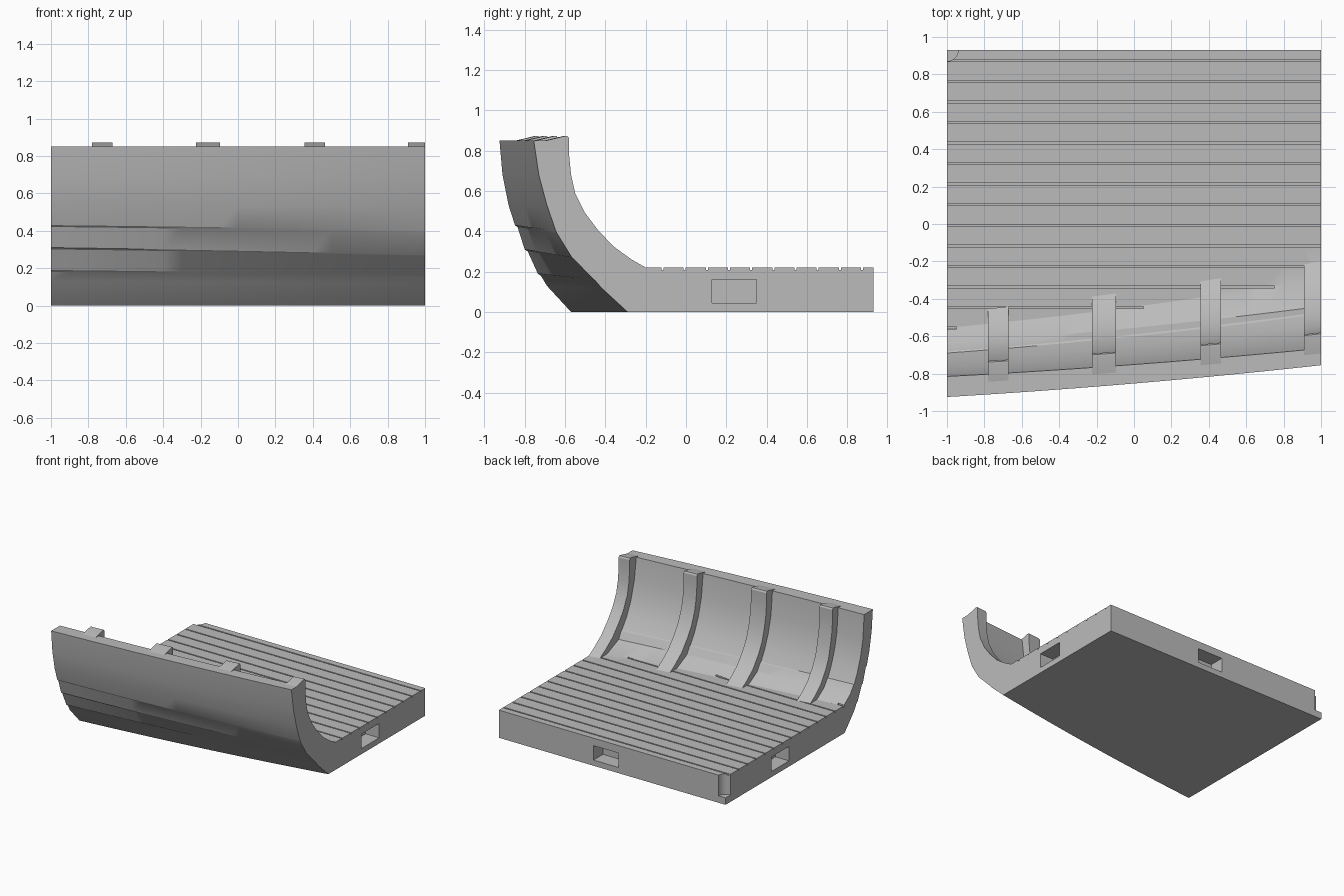
import bpy, bmesh, math

cube = bpy.data.objects.get("Cube")
if cube:
    bpy.data.objects.remove(cube, do_unlink=True)

GREY = 0.5
stone = bpy.data.materials.new("plain grey")
stone.use_nodes = True
stone.diffuse_color = (GREY, GREY, GREY, 1)
stone.node_tree.nodes["Principled BSDF"].inputs["Base Color"].default_value = (GREY, GREY, GREY, 1)

DECK, BACK, RIM = 0.22, 0.93, 0.85


def make_object(name, bm):
    bmesh.ops.recalc_face_normals(bm, faces=bm.faces)
    mesh = bpy.data.meshes.new(name)
    bm.to_mesh(mesh)
    bm.free()
    mesh.materials.append(stone)
    obj = bpy.data.objects.new(name, mesh)
    bpy.context.collection.objects.link(obj)
    return obj


def select_only(obj):
    bpy.ops.object.select_all(action='DESELECT')
    obj.select_set(True)
    bpy.context.view_layer.objects.active = obj


def section(start, end, x):
    """Blend the two end profiles along the bowed plan of the hull."""
    u = (1 - x) / 2
    f = 1.3 * u - 0.3 * u * u
    return [(x, b[0] + (a[0] - b[0]) * f, b[1] + (a[1] - b[1]) * f)
            for a, b in zip(start, end)]


def loft(name, start, end, x0, x1, steps):
    bm = bmesh.new()
    rings = []
    for i in range(steps + 1):
        x = x0 + (x1 - x0) * i / steps
        rings.append([bm.verts.new(p) for p in section(start, end, x)])
    n = len(start)
    for r, s in zip(rings, rings[1:]):
        for k in range(n):
            j = (k + 1) % n
            bm.faces.new((r[k], r[j], s[j], s[k]))
    bm.faces.new(rings[0])
    bm.faces.new(rings[-1])
    return make_object(name, bm)


def add_box(bm, lo, hi):
    box = bmesh.ops.create_cube(bm, size=1)["verts"]
    for v in box:
        v.co = [(l + h) / 2 + c * (h - l) for l, h, c in zip(lo, hi, v.co)]


# Hull profiles at the two ends: lapped outer planks, then the inner wall
outer_wide = [(-.57, 0), (-.69, .13), (-.72, .18), (-.735, .19), (-.785, .3), (-.8, .31),
              (-.835, .42), (-.848, .43), (-.88, .53), (-.91, .68), (-.925, RIM)]
outer_narrow = [(-.29, 0), (-.42, .12), (-.45, .155), (-.456, .16), (-.56, .265), (-.566, .27),
                (-.64, .39), (-.645, .4), (-.69, .53), (-.73, .68), (-.755, RIM)]
inner_wide = [(-.815, RIM), (-.8, .66), (-.77, .53), (-.73, .42), (-.69, .34),
              (-.68, .335), (-.64, .28), (-.555, DECK)]
inner_narrow = [(-.665, RIM), (-.64, .68), (-.595, .53), (-.54, .42), (-.48, .34),
                (-.47, .335), (-.44, .28), (-.29, DECK)]
back = [(BACK, DECK), (BACK, 0)]
hull = loft("hull_and_deck", outer_wide + inner_wide + back,
            outer_narrow + inner_narrow + back, -1, 1, 20)

# Cutters: deck plank grooves, connector pockets and the round corner notch
bm = bmesh.new()
groove_ends = {11: 0.75, 12: 0.05, 13: -0.95}
for i in range(14):
    y = 0.873 - i * 0.11
    end = groove_ends.get(i, 0.95 if i == 10 else 1.1)
    add_box(bm, (-1.1, y - .005, DECK - .011), (end, y + .005, DECK + .04))
for side in (-1, 1):
    x0, x1 = sorted((side * 0.88, side * 1.1))
    add_box(bm, (x0, .13, .045), (x1, .35, .16))
add_box(bm, (-.055, BACK - .12, .045), (.165, BACK + .1, .16))
post = bmesh.ops.create_cone(bm, cap_ends=True, segments=32, radius1=.06, radius2=.06, depth=.4)
bmesh.ops.translate(bm, verts=post["verts"], vec=(-1, BACK, .255))
cutter = make_object("cutter", bm)
cutter.hide_render = True
cut = hull.modifiers.new("cuts", 'BOOLEAN')
cut.operation = 'DIFFERENCE'
cut.solver = 'EXACT'
cut.use_self = True
cut.object = cutter
select_only(hull)
bpy.ops.object.modifier_apply(modifier="cuts")
bpy.data.objects.remove(cutter, do_unlink=True)

# Curved ribs: exposed front edge from toe to head, then the buried back edge
rib_narrow = [(-.2, DECK), (-.27, .26), (-.36, .325), (-.44, .41), (-.5, .49), (-.55, .59),
              (-.57, .68), (-.58, .78), (-.58, .86), (-.587, .872), (-.6, .872),
              (-.7, RIM - .002), (-.68, .68), (-.62, .5), (-.5, .3), (-.4, .2)]
rib_wide = []
for y, z in rib_narrow:
    shift = 0.165 + 0.11 * max(0, (0.6 - z) / 0.38)
    rib_wide.append((y - shift, z))
for i, (x0, x1) in enumerate([(-.78, -.67), (-.225, -.095), (.355, .465), (.91, 1)]):
    loft(f"rib_{i + 1}", rib_wide, rib_narrow, x0, x1, 2)

for obj in [hull] + [o for o in bpy.data.objects if o.name.startswith("rib_")]:
    select_only(obj)
    bpy.ops.object.shade_smooth_by_angle(angle=math.radians(25))
